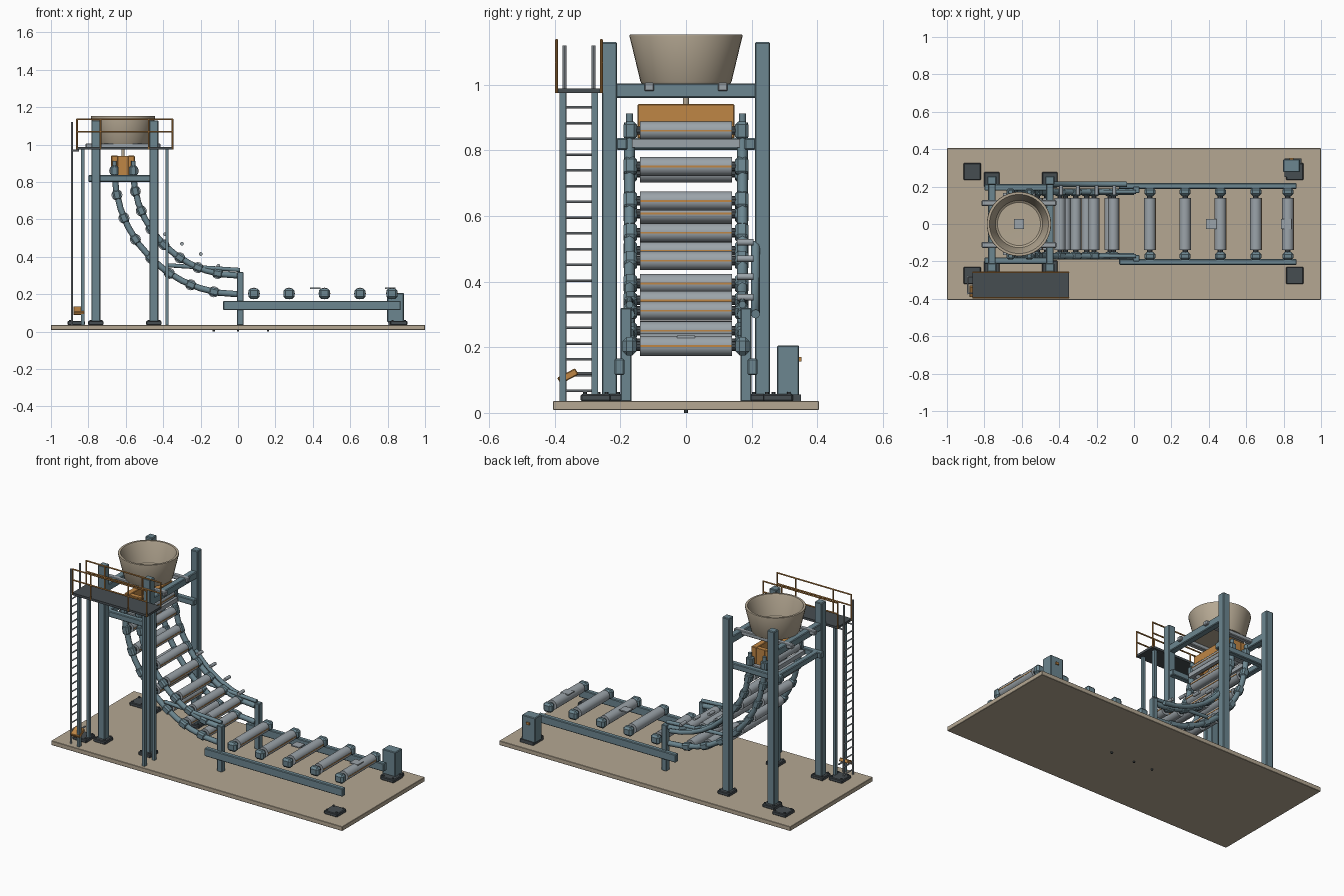
import bpy, bmesh, math
from mathutils import Vector

if "Cube" in bpy.data.objects:
    bpy.data.objects.remove(bpy.data.objects["Cube"])


def material(name, col):
    m = bpy.data.materials.new(name)
    m.diffuse_color = (*col, 1)
    m.use_nodes = True
    m.node_tree.nodes["Principled BSDF"].inputs["Base Color"].default_value = m.diffuse_color
    return m


TAN = material("tan", (0.46, 0.39, 0.29))
BLUE = material("blue grey steel", (0.15, 0.24, 0.28))
GREY = material("light grey steel", (0.33, 0.37, 0.40))
DARK = material("dark steel", (0.062, 0.075, 0.083))
ORANGE = material("orange", (0.52, 0.24, 0.06))


def finish(name, bm, mat, smooth=False):
    me = bpy.data.meshes.new(name)
    bm.to_mesh(me)
    bm.free()
    me.materials.append(mat)
    for p in me.polygons:
        p.use_smooth = smooth
    ob = bpy.data.objects.new(name, me)
    bpy.context.collection.objects.link(ob)
    if smooth:
        bpy.context.view_layer.objects.active = ob
        ob.select_set(True)
        bpy.ops.object.shade_smooth_by_angle(angle=math.radians(35))
        ob.select_set(False)
    return ob


def box(name, c, s, mat, bevel=0.0, rot=(0, 0, 0)):
    bm = bmesh.new()
    bmesh.ops.create_cube(bm, size=1)
    for v in bm.verts:
        v.co = Vector((v.co.x * s[0], v.co.y * s[1], v.co.z * s[2]))
    if bevel:
        bmesh.ops.bevel(bm, geom=bm.edges[:], offset=bevel, segments=1, affect='EDGES')
    ob = finish(name, bm, mat)
    ob.location, ob.rotation_euler = c, rot
    return ob


def rod(name, a, b, r, mat, seg=12):
    a, b = Vector(a), Vector(b)
    bm = bmesh.new()
    bmesh.ops.create_cone(bm, cap_ends=True, segments=seg, radius1=r, radius2=r, depth=(b - a).length)
    ob = finish(name, bm, mat, True)
    ob.location = (a + b) / 2
    ob.rotation_euler = (b - a).to_track_quat('Z', 'Y').to_euler()
    return ob


def tube(name, pts, r, mat):
    cu = bpy.data.curves.new(name, 'CURVE')
    cu.dimensions = '3D'
    cu.bevel_depth, cu.bevel_resolution, cu.use_fill_caps = r, 2, True
    sp = cu.splines.new('POLY')
    sp.points.add(len(pts) - 1)
    for p, co in zip(sp.points, pts):
        p.co = (*co, 1)
    cu.materials.append(mat)
    ob = bpy.data.objects.new(name, cu)
    bpy.context.collection.objects.link(ob)


def arc(radius, deg):
    # point in the x-z plane on the casting bow
    a = math.radians(deg)
    return -radius * math.cos(a), 0.86 - radius * math.sin(a)


def pad(name, x, y, w):
    box(name, (x, y, 0.046), (w, w, 0.022), DARK, 0.004)
    for sx in (-1, 1):
        for sy in (-1, 1):
            bx, by = x + sx * w * 0.36, y + sy * w * 0.36
            rod(name + "_bolt", (bx, by, 0.05), (bx, by, 0.063), 0.006, DARK, 6)


def roller(name, x, z, r):
    rod(name, (x, -0.14, z), (x, 0.14, z), r, GREY, 20)
    rod(name + "_shaft", (x, -0.17, z), (x, 0.17, z), r * 0.5, DARK, 10)
    box(name + "_stripe", (x + r, 0, z), (0.003, 0.278, 0.005), ORANGE)


# ground slab and anchor pads
box("base_slab", (0, 0, 0.0225), (2, 0.81, 0.027), TAN, 0.002)
for x in (-0.13, 0, 0.16):
    rod("drain_pin", (x, 0, 0), (x, 0, 0.02), 0.006, DARK, 8)
for x in (-0.865, 0.86):
    for y in (-0.275, 0.28):
        pad("anchor_pad", x, y, 0.092)

# tower columns and cross beams
for y in (-0.233, 0.233):
    for x in (-0.76, -0.45):
        box("tower_column", (x, y, 0.59), (0.048, 0.047, 1.08), BLUE, 0.004)
        pad("column_foot", x, y + math.copysign(0.004, y), 0.082)
    box("side_beam", (-0.615, y * 0.84, 0.819), (0.37, 0.034, 0.036), BLUE, 0.004)
for x in (-0.76, -0.45):
    box("top_beam", (x, 0, 0.982), (0.04, 0.46, 0.044), BLUE, 0.004)
box("rear_beam", (-0.76, 0, 0.819), (0.034, 0.42, 0.036), BLUE, 0.004)
for y in (-0.112, 0.112):
    box("vessel_rail", (-0.615, y, 0.993), (0.4, 0.03, 0.026), GREY, 0.004)

# open vessel turned from a profile
bm = bmesh.new()
prof = [(0, 1.003), (0.135, 1.003), (0.139, 1.01), (0.172, 1.147), (0.171, 1.153),
        (0.158, 1.153), (0.153, 1.143), (0.126, 1.03), (0.115, 1.022), (0, 1.02)]
vs = [bm.verts.new((r, 0, z)) for r, z in prof]
es = [bm.edges.new(p) for p in zip(vs, vs[1:])]
bmesh.ops.spin(bm, geom=vs + es, axis=(0, 0, 1), cent=(0, 0, 0), angle=math.tau, steps=40)
bmesh.ops.remove_doubles(bm, verts=bm.verts[:], dist=1e-5)
bmesh.ops.recalc_face_normals(bm, faces=bm.faces[:])
finish("pouring_vessel", bm, TAN, True).location = (-0.615, 0, 0)
box("vessel_plug", (-0.615, 0, 1.028), (0.053, 0.053, 0.025), GREY)
rod("pouring_nozzle", (-0.615, 0, 0.86), (-0.615, 0, 1.01), 0.009, TAN)

# mould and its carrying frame
for x in (-0.66, -0.57):
    box("mould_wide_plate", (x, 0, 0.888), (0.036, 0.296, 0.105), ORANGE, 0.003)
for y in (-0.133, 0.133):
    box("mould_end_plate", (-0.615, y, 0.888), (0.054, 0.028, 0.1), ORANGE)
    box("mould_frame_side", (-0.615, y * 1.14, 0.822), (0.17, 0.025, 0.026), GREY)
for x in (-0.69, -0.54):
    box("mould_frame_end", (x, 0, 0.822), (0.022, 0.33, 0.026), GREY)

# curved guide rails
for y in (-0.172, 0.172):
    for R in (0.56, 0.66):
        pts = [(arc(R, d)[0], y, arc(R, d)[1]) for d in [i * 9 for i in range(11)]]
        tube("bow_rail", [(-R, y, 0.885)] + pts, 0.0165, BLUE)
        rod("rail_end_knob", (-R, y, 0.88), (-R, y, 0.912), 0.011, BLUE)
    box("bow_upright", (0.012, math.copysign(0.183, y), 0.177), (0.034, 0.034, 0.285), BLUE, 0.003)
    rod("bow_tie_bar", (-0.38, y, 0.355), (0.01, y, 0.33), 0.011, BLUE)

# roller pairs along the bow with bearing blocks
for i in range(8):
    deg = i * 11.25
    for R in (0.56, 0.66):
        x, z = arc(R, deg)
        roller("bow_roller", x, z, 0.029)
        for y in (-0.17, 0.17):
            box("bow_bearing", (x, y, z), (0.043, 0.04, 0.056), BLUE, 0.009, (0, -math.radians(deg), 0))

# cooling header and spray nozzles
tube("cooling_header", [(arc(0.56, d)[0], 0.212, arc(0.56, d)[1]) for d in range(38, 91, 8)], 0.014, BLUE)
for x, z in ((-0.39, 0.52), (-0.30, 0.47), (-0.20, 0.415), (-0.105, 0.352)):
    rod("spray_nozzle", (x, 0.155, z), (x, 0.205, z), 0.01, GREY)

# run-out roller table
for y in (-0.203, 0.203):
    box("table_rail", (0.395, y, 0.14), (0.95, 0.03, 0.05), BLUE, 0.004)
for x in (0.085, 0.273, 0.462, 0.652, 0.823):
    roller("table_roller", x, 0.204, 0.031)
    for y in (-0.172, 0.172):
        box("table_bearing", (x, y, 0.203), (0.06, 0.042, 0.056), BLUE, 0.012)
for x in (0.412, 0.815):
    box("cut_piece", (x, 0, 0.232), (0.056, 0.056, 0.007), GREY)

# control cabinet
box("control_cabinet", (0.842, 0.311, 0.128), (0.09, 0.068, 0.156), BLUE, 0.004)
box("cabinet_foot", (0.85, 0.3, 0.046), (0.09, 0.1, 0.02), DARK)
box("cabinet_switch", (0.842, 0.348, 0.163), (0.02, 0.008, 0.014), ORANGE)

# service platform with handrails
box("platform_deck", (-0.605, -0.326, 0.981), (0.515, 0.14, 0.014), DARK)
for x in (-0.83, -0.38):
    for y in (-0.375, -0.278):
        box("platform_leg", (x, y, 0.505), (0.017, 0.02, 0.94), BLUE)
for y in (-0.394, -0.258):
    for x in (-0.861, -0.735, -0.477, -0.35):
        rod("handrail_post", (x, y, 0.975), (x, y, 1.137), 0.0045, ORANGE, 8)
    for z in (1.068, 1.135):
        rod("handrail", (-0.863, y, z), (-0.348, y, z), 0.0045, ORANGE, 8)

# access ladder
for y in (-0.37, -0.282):
    rod("ladder_stile", (-0.888, y, 0.035), (-0.888, y, 1.12), 0.006, GREY, 8)
    rod("ladder_bracket", (-0.888, y, 0.968), (-0.85, y, 0.968), 0.005, GREY, 8)
for i in range(19):
    z = 0.067 + i * 0.048
    rod("ladder_rung", (-0.888, -0.37, z), (-0.888, -0.282, z), 0.004, GREY, 8)

# tilted foot pedal by the ladder
box("foot_pedal", (-0.85, -0.36, 0.112), (0.06, 0.062, 0.022), ORANGE, 0.003, (math.radians(28), 0, 0))
rod("pedal_arm", (-0.85, -0.35, 0.12), (-0.85, -0.285, 0.12), 0.005, GREY, 8)
